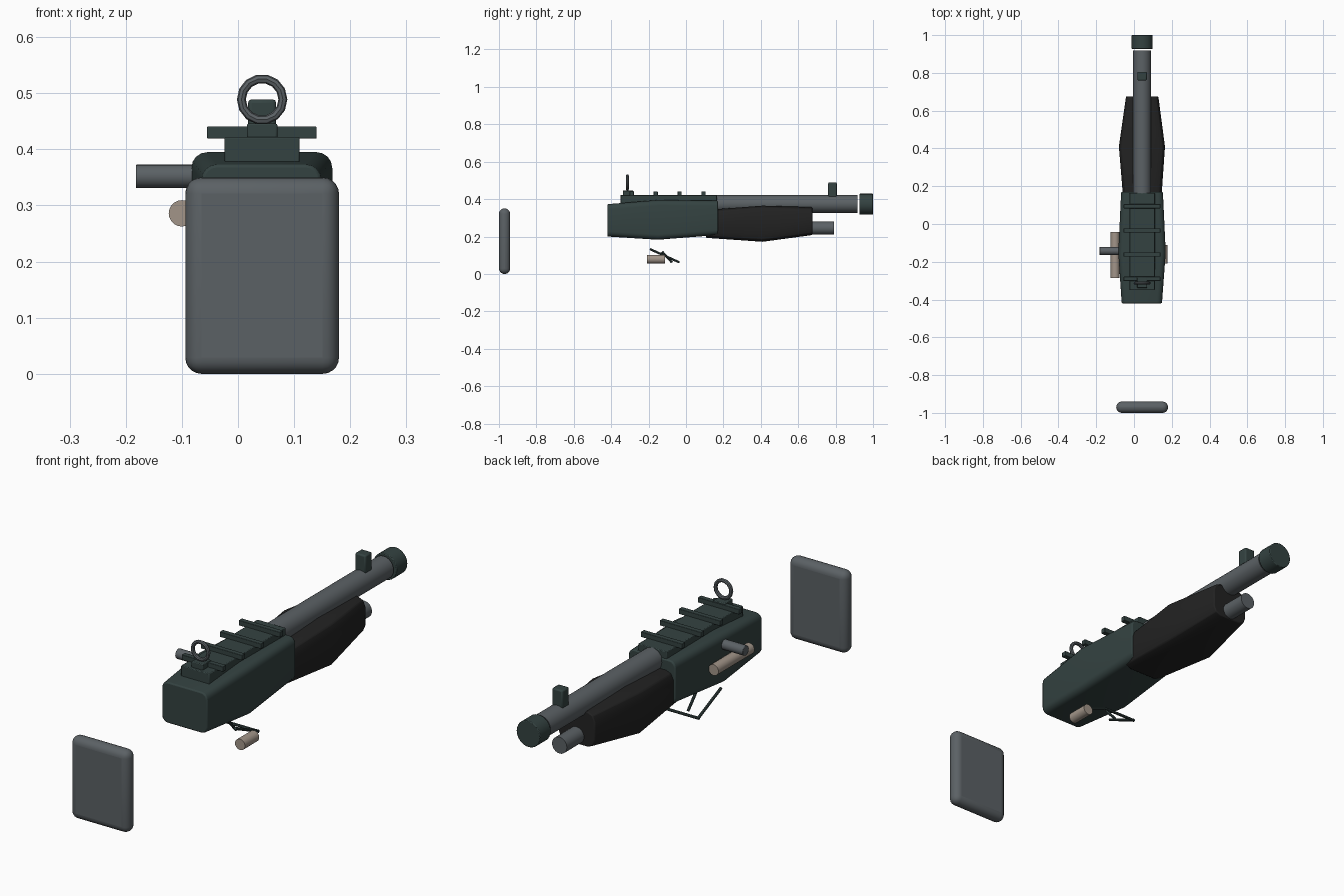
import bpy, bmesh, math
from mathutils import Vector

if "Cube" in bpy.data.objects:
    bpy.data.objects.remove(bpy.data.objects["Cube"])

CX = 0.043  # centre line of the main assembly


def material(name, rgb):
    m = bpy.data.materials.new(name)
    m.diffuse_color = (*rgb, 1)
    m.use_nodes = True
    m.node_tree.nodes["Principled BSDF"].inputs["Base Color"].default_value = m.diffuse_color
    return m


TEAL = material("dark_teal", (0.034, 0.055, 0.053))
STEEL = material("steel_grey", (0.105, 0.12, 0.13))
BLACK = material("soft_black", (0.016, 0.016, 0.016))
TAN = material("warm_tan", (0.36, 0.30, 0.25))


def finish(bm, name, mat, bevel=0, segments=2):
    bmesh.ops.recalc_face_normals(bm, faces=bm.faces)
    me = bpy.data.meshes.new(name)
    bm.to_mesh(me)
    bm.free()
    ob = bpy.data.objects.new(name, me)
    bpy.context.collection.objects.link(ob)
    me.materials.append(mat)
    if bevel:
        mod = ob.modifiers.new("Bevel", "BEVEL")
        mod.width, mod.segments = bevel, segments
        mod.limit_method, mod.angle_limit = "ANGLE", math.radians(40)
    bpy.ops.object.select_all(action="DESELECT")
    ob.select_set(True)
    bpy.context.view_layer.objects.active = ob
    bpy.ops.object.shade_smooth_by_angle(angle=math.radians(35))
    return ob


def box(name, mat, x, y, z, bevel=0, segments=2):
    bm = bmesh.new()
    bmesh.ops.create_cube(bm, size=1)
    for v in bm.verts:
        v.co = [a + (b - a) * (c + 0.5) for (a, b), c in zip((x, y, z), v.co)]
    return finish(bm, name, mat, bevel, segments)


def rod(name, mat, a, b, r, sides=24, bevel=0):
    a, b = Vector(a), Vector(b)
    bm = bmesh.new()
    bmesh.ops.create_cone(bm, cap_ends=True, segments=sides, radius1=r, radius2=r,
                          depth=(b - a).length)
    turn = (b - a).to_track_quat("Z", "Y")
    for v in bm.verts:
        v.co = turn @ v.co + (a + b) / 2
    return finish(bm, name, mat, bevel)


def loft(name, mat, sections, radius, steps, bevel=0):
    """Rounded-rectangle sections (y, x0, x1, z0, z1) joined along y."""
    bm = bmesh.new()
    rings = []
    for y, x0, x1, z0, z1 in sections:
        corners = [(x1 - radius, z1 - radius), (x0 + radius, z1 - radius),
                   (x0 + radius, z0 + radius), (x1 - radius, z0 + radius)]
        ring = []
        for q, (cx, cz) in enumerate(corners):
            for s in range(steps + 1):
                t = math.pi / 2 * (q + s / steps)
                ring.append(bm.verts.new((cx + radius * math.cos(t), y,
                                          cz + radius * math.sin(t))))
        rings.append(ring)
    n = len(rings[0])
    for a, b in zip(rings, rings[1:]):
        for i in range(n):
            bm.faces.new((a[i], a[(i + 1) % n], b[(i + 1) % n], b[i]))
    bm.faces.new(rings[0])
    bm.faces.new(rings[-1])
    return finish(bm, name, mat, bevel)


# Rear pad
box("butt_pad", STEEL, (-0.094, 0.18), (-1.0, -0.94), (0, 0.35), 0.029, 5)

# Main body and fore grip
loft("receiver", TEAL, [(-0.42, -0.065, 0.148, 0.2, 0.373),
                        (-0.15, -0.083, 0.168, 0.183, 0.395),
                        (0.17, -0.068, 0.153, 0.208, 0.392)], 0.028, 4, 0.005)
loft("fore_grip", BLACK, [(0.107, -0.055, 0.143, 0.193, 0.342),
                          (0.41, -0.08, 0.164, 0.172, 0.365),
                          (0.675, -0.042, 0.129, 0.208, 0.357)], 0.035, 2, 0.004)

# Tubes along the length
rod("barrel", STEEL, (CX, 0.11, 0.374), (CX, 0.918, 0.374), 0.048)
rod("muzzle_ring", TEAL, (CX, 0.927, 0.373), (CX, 1.0, 0.373), 0.056, 24, 0.003)
rod("lower_tube", STEEL, (CX, 0.55, 0.245), (CX, 0.79, 0.245), 0.035)

# Top rail with cross bars
box("rail_base", TEAL, (-0.024, 0.11), (-0.35, 0.165), (0.375, 0.422), 0.003)
for i in range(4):
    y = -0.29 + i * 0.128
    box("rail_bar_%d" % (i + 1), TEAL, (-0.055, 0.14), (y - 0.011, y + 0.011),
        (0.419, 0.441), 0.002)

# Sights
box("rear_sight_base", TEAL, (0.016, 0.07), (-0.338, -0.282), (0.415, 0.446), 0.003)
box("front_sight", TEAL, (0.018, 0.068), (0.76, 0.806), (0.41, 0.489), 0.006)
bm = bmesh.new()
N, M = 14, 8
grid = []
for i in range(N):
    a = 2 * math.pi * i / N
    grid.append([])
    for j in range(M):
        b = 2 * math.pi * j / M
        r = 0.037 + 0.008 * math.cos(b)
        grid[i].append(bm.verts.new((CX + r * math.cos(a), -0.313 + 0.008 * math.sin(b),
                                     0.489 + r * math.sin(a))))
for i in range(N):
    for j in range(M):
        k, l = (i + 1) % N, (j + 1) % M
        bm.faces.new((grid[i][j], grid[k][j], grid[k][l], grid[i][l]))
finish(bm, "rear_sight_ring", STEEL)

# Side handle and tan cylinders
rod("side_handle", STEEL, (-0.182, -0.143, 0.352), (-0.05, -0.143, 0.352), 0.021, 20, 0.002)
rod("side_cylinder", TAN, (-0.1, -0.285, 0.286), (-0.1, -0.042, 0.286), 0.0235, 20)
rod("lower_cylinder", TAN, (0.155, -0.208, 0.079), (0.155, -0.112, 0.079), 0.0235, 20)

# Open guard frame and trigger underneath
for side, x in (("left", -0.03), ("right", 0.122)):
    rod("guard_bar_" + side, TEAL, (x, -0.193, 0.133), (x, -0.038, 0.063), 0.006, 8)
rod("guard_bar_cross", TEAL, (-0.034, -0.04, 0.063), (0.126, -0.04, 0.063), 0.006, 8)
rod("trigger", TEAL, (CX, -0.128, 0.12), (CX, -0.075, 0.061), 0.006, 8)
